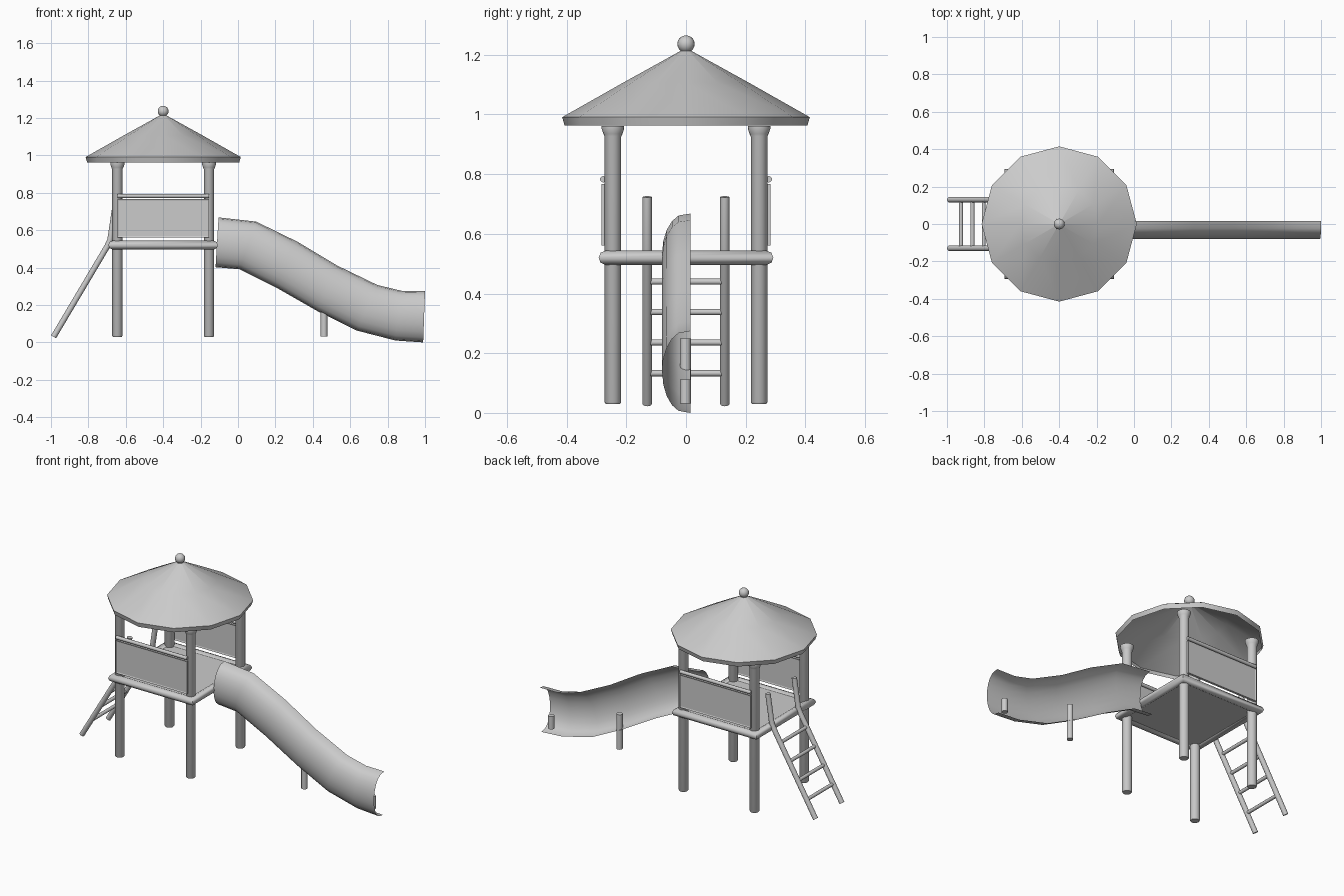
import bpy, bmesh, math
from mathutils import Vector

if "Cube" in bpy.data.objects:
    bpy.data.objects.remove(bpy.data.objects["Cube"])

grey = bpy.data.materials.new("light grey")
grey.diffuse_color = (0.6, 0.6, 0.6, 1)
grey.use_nodes = True
grey.node_tree.nodes["Principled BSDF"].inputs["Base Color"].default_value = grey.diffuse_color
CX = -0.4  # tower centre


def finish(name, bm, angle=40, normals=True):
    if normals:
        bmesh.ops.recalc_face_normals(bm, faces=bm.faces[:])
    me = bpy.data.meshes.new(name)
    bm.to_mesh(me)
    bm.free()
    me.materials.append(grey)
    ob = bpy.data.objects.new(name, me)
    bpy.context.collection.objects.link(ob)
    bpy.ops.object.select_all(action='DESELECT')
    ob.select_set(True)
    bpy.context.view_layer.objects.active = ob
    bpy.ops.object.shade_smooth_by_angle(angle=math.radians(angle))
    return ob


def loft(bm, rings, closed=True, caps=True, loop=False):
    """Bridge rows of points into a surface."""
    vs = [[bm.verts.new(p) for p in r] for r in rings]
    n = len(vs[0])
    pairs = list(zip(vs, vs[1:])) + ([(vs[-1], vs[0])] if loop else [])
    for a, b in pairs:
        for i in range(n if closed else n - 1):
            j = (i + 1) % n
            bm.faces.new((a[i], a[j], b[j], b[i]))
    if caps and closed and not loop:
        bm.faces.new(vs[0])
        bm.faces.new(vs[-1])


def lathe(name, x, y, profile, n=12, caps=True, angle=40):
    bm = bmesh.new()
    loft(bm, [[(x + r * math.cos(2 * math.pi * i / n), y + r * math.sin(2 * math.pi * i / n), z)
               for i in range(n)] for r, z in profile], caps=caps)
    return finish(name, bm, angle)


def tube(name, path, r, n=10):
    """Round bar along a path of points."""
    bm = bmesh.new()
    pts = [Vector(p) for p in path]
    rings = []
    for i, p in enumerate(pts):
        d = (pts[min(i + 1, len(pts) - 1)] - pts[max(i - 1, 0)]).normalized()
        u = d.cross(Vector((0, 1, 0)) if abs(d.y) < 0.9 else Vector((1, 0, 0))).normalized()
        v = d.cross(u)
        rings.append([p + r * (math.cos(2 * math.pi * k / n) * u + math.sin(2 * math.pi * k / n) * v)
                      for k in range(n)])
    loft(bm, rings)
    return finish(name, bm)


def box(name, c, s):
    bm = bmesh.new()
    bmesh.ops.create_cube(bm, size=1)
    for v in bm.verts:
        v.co = Vector((c[k] + v.co[k] * s[k] for k in range(3)))
    return bm


# corner posts with flared caps
for sx in (-1, 1):
    for sy in (-1, 1):
        lathe("corner_post", CX + sx * 0.245, sy * 0.245,
              [(0.024, 0.03), (0.028, 0.036), (0.028, 0.927), (0.032, 0.935),
               (0.038, 0.953), (0.038, 0.962)], 16)

# platform: floor board and mitred round frame
finish("platform_floor", box("f", (CX, 0, 0.52), (0.54, 0.54, 0.024)))
bm = bmesh.new()
rings = []
for sx, sy in ((1, 1), (-1, 1), (-1, -1), (1, -1)):
    ring = []
    for k in range(8):
        a = math.pi * k / 4
        h = 0.269 + 0.024 * math.cos(a)
        ring.append((CX + sx * h, sy * h, 0.52 + 0.024 * math.sin(a)))
    rings.append(ring)
loft(bm, rings, loop=True)
finish("platform_frame", bm, 50)

# side panels with recessed centre, and handrails above
for s in (-1, 1):
    bm = box("p", (CX, s * 0.276, 0.664), (0.49, 0.014, 0.205))
    bm.normal_update()
    big = [f for f in bm.faces if abs(f.normal.y) > 0.9]
    bmesh.ops.inset_individual(bm, faces=big, thickness=0.011, depth=-0.003)
    finish("side_panel", bm, 20)
    tube("handrail", [(CX - 0.245, s * 0.277, 0.783), (CX + 0.245, s * 0.277, 0.783)], 0.011)

# twelve-sided hollow roof and ball on top
lathe("roof", CX, 0, [(0.002, 1.222), (0.21, 1.107), (0.415, 0.991), (0.407, 0.963)], 12,
      caps=False, angle=45)
lathe("roof_ball_neck", CX, 0, [(0.022, 1.205), (0.015, 1.225)], 12)
bm = bmesh.new()
bmesh.ops.create_uvsphere(bm, u_segments=16, v_segments=10, radius=0.029)
for v in bm.verts:
    v.co += Vector((CX, 0, 1.236))
finish("roof_ball", bm)

# slide: half-pipe turned on its side, open towards the back
upper = [(-0.104, 0.668), (0.097, 0.646), (0.32, 0.537), (0.53, 0.411),
         (0.745, 0.307), (0.874, 0.276), (1.0, 0.274)]
lower = [(-0.12, 0.402), (0.008, 0.391), (0.203, 0.294), (0.425, 0.167),
         (0.636, 0.063), (0.842, 0.01), (0.99, 0.0)]
section = [(1, 0.015)] + [(math.cos(math.pi * k / 10), -0.08 * math.sin(math.pi * k / 10))
                          for k in range(1, 10)] + [(-1, 0.015)]
bm = bmesh.new()
loft(bm, [[(u[0] * (1 + t) / 2 + l[0] * (1 - t) / 2, y, u[1] * (1 + t) / 2 + l[1] * (1 - t) / 2)
           for t, y in section] for u, l in zip(upper, lower)], closed=False)
finish("slide", bm, 60)

# slide supports
for x, top in ((0.46, 0.25), (0.932, 0.112)):
    lathe("slide_support", x, -0.002, [(0.018, 0.032), (0.018, top)], 12)

# ladder rails and rungs
for s in (-1, 1):
    tube("ladder_rail", [(-0.986, s * 0.13, 0.03), (-0.70, s * 0.13, 0.512),
                         (-0.683, s * 0.13, 0.55), (-0.657, s * 0.13, 0.724)], 0.0155, 12)
for z in (0.133, 0.236, 0.338, 0.44):
    x = -0.986 + (z - 0.03) * 0.593
    tube("ladder_rung", [(x, -0.125, z), (x, 0.125, z)], 0.0105)
